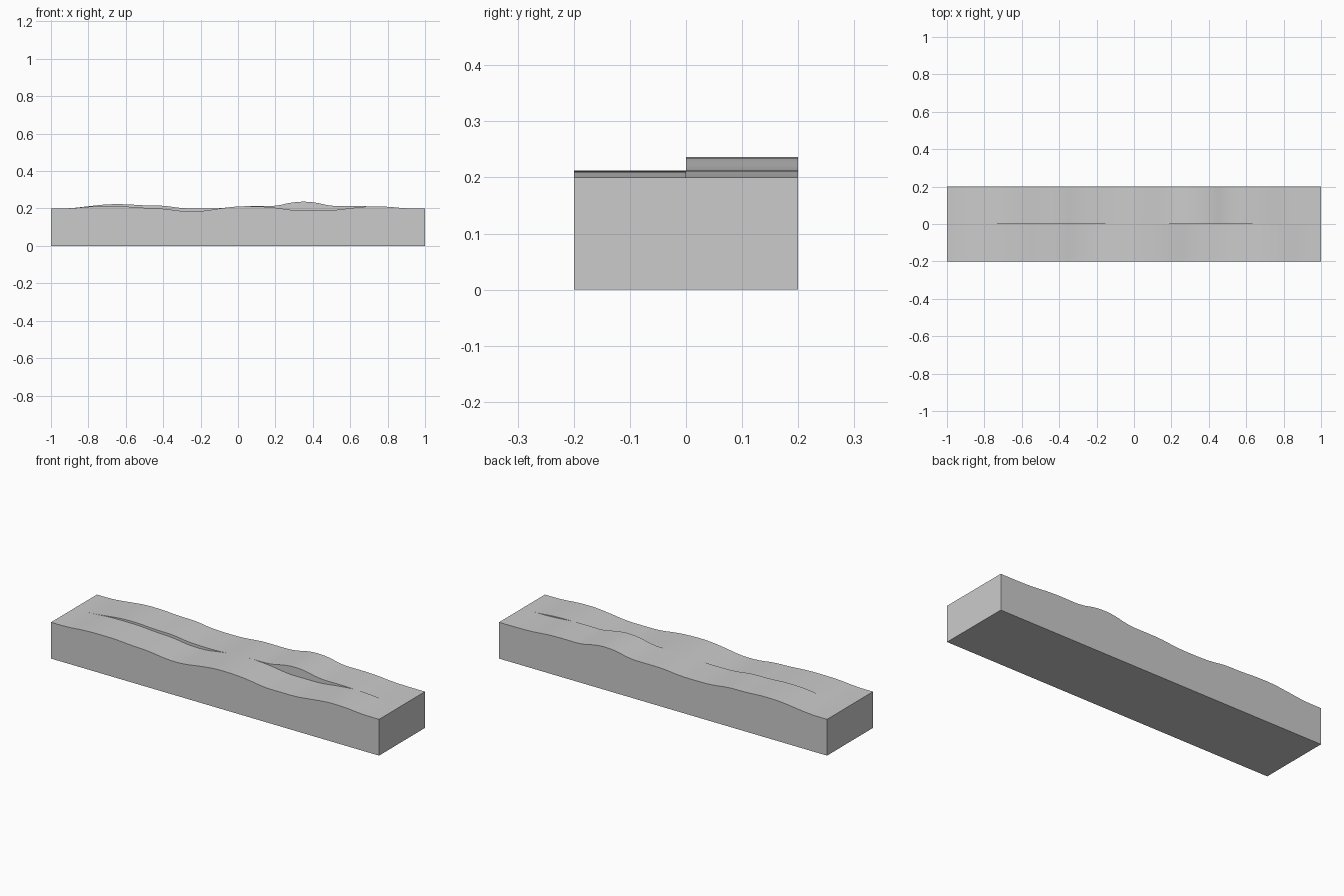
import bpy, bmesh, math

if "Cube" in bpy.data.objects:
    bpy.data.objects.remove(bpy.data.objects["Cube"])

# Surface heights every 0.1 units along x, for the two lanes of the bar
FRONT = [.2, .2, .21, .212, .211, .203, .2, .185, .184, .2, .212,
         .212, .205, .189, .189, .189, .202, .212, .21, .2, .2]
BACK = [.2, .2, .212, .223, .223, .216, .216, .201, .199, .2, .212,
        .212, .212, .236, .236, .212, .214, .212, .202, .2, .2]


def smooth_profile(heights, rounds=2):
    """Corner-cut the height profile, keeping its end points."""
    pts = [(-1 + 0.1 * i, z) for i, z in enumerate(heights)]
    for _ in range(rounds):
        out = [pts[0]]
        for (x0, z0), (x1, z1) in zip(pts, pts[1:]):
            out += [(x0 * .75 + x1 * .25, z0 * .75 + z1 * .25),
                    (x0 * .25 + x1 * .75, z0 * .25 + z1 * .75)]
        pts = out + [pts[-1]]
    return pts


front, back = smooth_profile(FRONT), smooth_profile(BACK)
bm = bmesh.new()


def row(profile, y):
    return [bm.verts.new((x, y, z)) for x, z in profile]


def strip(a, b):
    for i in range(len(a) - 1):
        bm.faces.new((a[i], a[i + 1], b[i + 1], b[i]))


# Cross-section rows: front lane, step between lanes, back lane
rows = [row(front, -0.2), row(front, 0), row(back, 0), row(back, 0.2)]
for a, b in zip(rows, rows[1:]):
    strip(a, b)

# Flat sides, underside and ends
ff, fb = [[bm.verts.new((x, y, 0)) for x in (-1, 1)] for y in (-0.2, 0.2)]
bm.faces.new(ff + rows[0][::-1])
bm.faces.new(fb[::-1] + rows[3])
bm.faces.new((ff[0], fb[0], fb[1], ff[1]))
for i, end in ((0, 0), (1, -1)):
    bm.faces.new([ff[i]] + [r[end] for r in (rows[0], rows[1], rows[3])] + [fb[i]])

# Close the step where both lanes have equal height
bmesh.ops.remove_doubles(bm, verts=bm.verts, dist=0.0001)
bmesh.ops.recalc_face_normals(bm, faces=bm.faces)

mesh = bpy.data.meshes.new("bumpy_track_block")
bm.to_mesh(mesh)
bm.free()
block = bpy.data.objects.new("bumpy_track_block", mesh)
bpy.context.collection.objects.link(block)
bpy.context.view_layer.objects.active = block
block.select_set(True)
bpy.ops.object.shade_smooth_by_angle(angle=math.radians(30))
